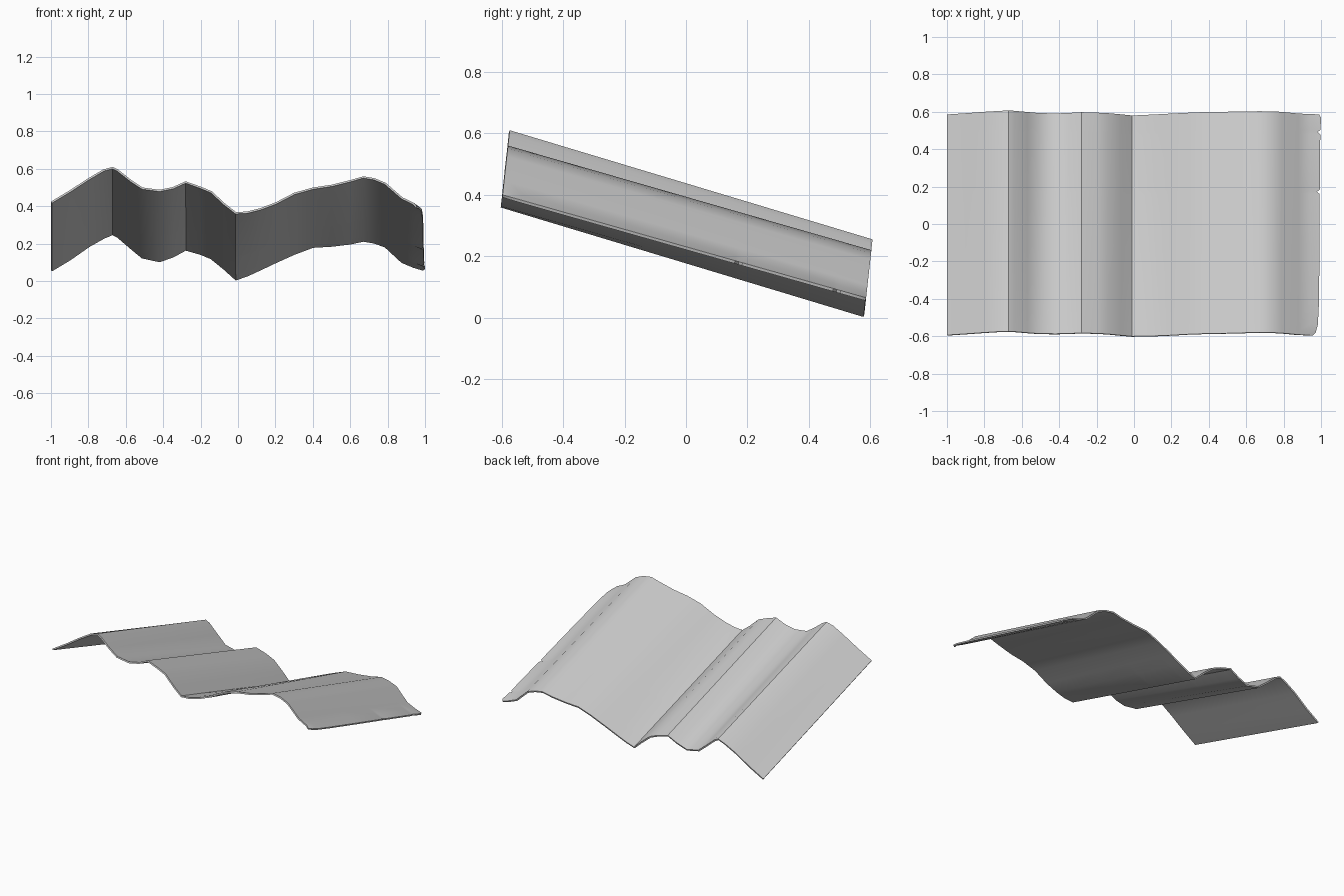
import bpy
import bmesh

cube = bpy.data.objects.get("Cube")
if cube:
    bpy.data.objects.remove(cube, do_unlink=True)

# Wavy cross-section: x, top height at the front edge, top height at the back edge
PROFILE = [
    (-1, .425, .06), (-.9, .485, .12), (-.8, .55, .19), (-.72, .597, .235),
    (-.67, .61, .255), (-.64, .595, .24), (-.57, .54, .18), (-.51, .5, .13),
    (-.42, .488, .11), (-.35, .502, .135), (-.28, .533, .172), (-.2, .505, .15),
    (-.14, .48, .125), (-.07, .415, .068), (-.01, .368, .012), (.05, .372, .035),
    (.12, .39, .067), (.2, .42, .105), (.3, .472, .15), (.4, .5, .187),
    (.5, .515, .193), (.6, .54, .205), (.67, .56, .22), (.73, .55, .21),
    (.79, .525, .188), (.88, .447, .105), (.94, .418, .08),
]
# Free right edge: fraction from front to back, x (rounded corner and small nicks)
EDGE = [
    (0, .955), (.015, .972), (.05, .983), (.15, .989), (.4, .992),
    (.64, .993), (.65, .978), (.66, .994), (.91, .996), (.92, .982),
    (.93, .997), (.985, 1), (1, .99),
]
EDGE_FRONT, EDGE_BACK = .4, .065

# Lightly curved ends stand square to the slope of the sheet
bm = bmesh.new()
rows = []
for t, edge_x in EDGE:
    row = []
    for x, front, back in PROFILE + [(edge_x, EDGE_FRONT, EDGE_BACK)]:
        lean = .11 * ((front - .37) * (1 - t) + (back - .01) * t)
        y = -.6 + 1.18 * t + lean
        row.append(bm.verts.new((x, y, front + (back - front) * t)))
    rows.append(row)
for near, far in zip(rows, rows[1:]):
    for i in range(len(near) - 1):
        bm.faces.new((near[i], near[i + 1], far[i + 1], far[i]))
bm.normal_update()

mesh = bpy.data.meshes.new("corrugated_sheet")
bm.to_mesh(mesh)
bm.free()
sheet = bpy.data.objects.new("corrugated_sheet", mesh)
bpy.context.collection.objects.link(sheet)

# Plain light grey
grey = bpy.data.materials.new("light_grey")
grey.use_nodes = True
colour = (.6, .6, .6, 1)
grey.diffuse_color = colour
grey.node_tree.nodes["Principled BSDF"].inputs["Base Color"].default_value = colour
mesh.materials.append(grey)

# Thin sheet thickness, growing downward
solid = sheet.modifiers.new("thickness", "SOLIDIFY")
solid.thickness = .01
solid.offset = -1

bpy.context.view_layer.objects.active = sheet
sheet.select_set(True)
bpy.ops.object.modifier_apply(modifier=solid.name)
bpy.ops.object.shade_smooth_by_angle(angle=.7)
